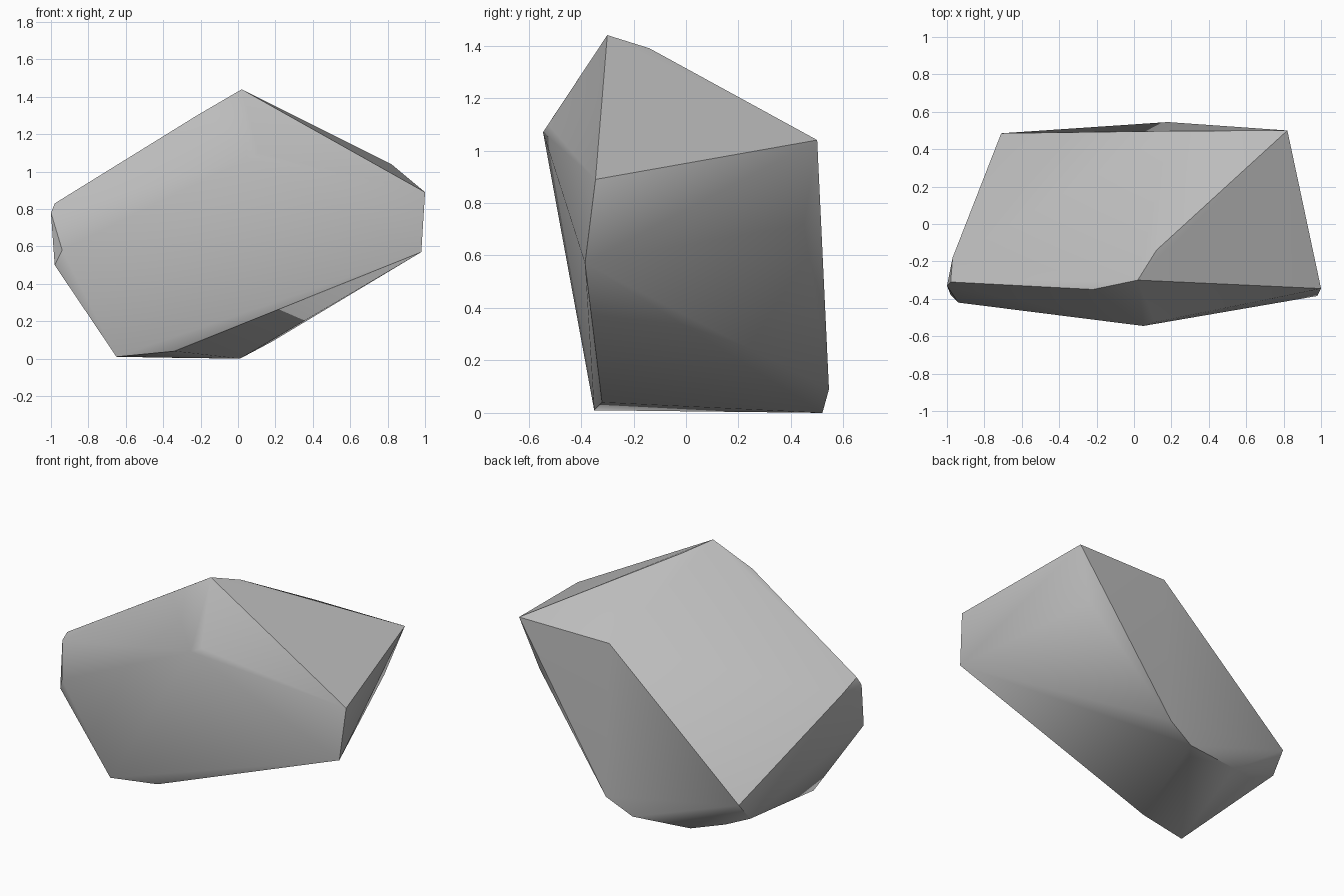
import bpy
import bmesh
import math
from mathutils import Vector

default_cube = bpy.data.objects.get("Cube")
if default_cube:
    bpy.data.objects.remove(default_cube, do_unlink=True)


def make_material(name, colour):
    material = bpy.data.materials.new(name)
    material.use_nodes = True
    material.diffuse_color = colour
    material.node_tree.nodes["Principled BSDF"].inputs["Base Color"].default_value = colour
    return material


def hull_object(name, corner_groups, material, crease_angle):
    """Wrap a faceted skin around groups of chipped corners."""
    bm = bmesh.new()
    for corners in corner_groups.values():
        for corner in corners:
            bm.verts.new(Vector(corner))
    hull = bmesh.ops.convex_hull(bm, input=bm.verts[:])
    loose = {item for item in hull["geom_interior"] + hull["geom_unused"]
             if isinstance(item, bmesh.types.BMVert)}
    bmesh.ops.delete(bm, geom=list(loose), context="VERTS")
    bmesh.ops.recalc_face_normals(bm, faces=bm.faces[:])

    mesh = bpy.data.meshes.new(name)
    bm.to_mesh(mesh)
    bm.free()
    mesh.materials.append(material)
    rock = bpy.data.objects.new(name, mesh)
    bpy.context.collection.objects.link(rock)

    # Soft shading over shallow facets, crisp lines on steep ones
    bpy.ops.object.select_all(action="DESELECT")
    rock.select_set(True)
    bpy.context.view_layer.objects.active = rock
    bpy.ops.object.shade_smooth_by_angle(angle=crease_angle)
    return rock


# Chipped corners of the boulder, grouped by where they sit
boulder_corners = {
    "summit": [(.02, -.3, 1.44), (.12, -.14, 1.39), (-.22, -.35, 1.3)],
    "back_ridge": [(.82, .5, 1.04), (.19, .497, 1.04), (-.71, .485, .25)],
    "front_peak": [(.05, -.545, 1.07), (.11, -.525, 1.1)],
    "left_nose": [(1, -.345, .89), (.98, -.385, .57), (.71, .45, .72)],
    "right_nose": [(-.97, -.18, .77), (-.98, -.31, .83), (-1, -.33, .78),
                   (-.98, -.38, .5), (-.94, -.42, .58)],
    "front_foot": [(-.65, -.35, .01), (-.34, -.32, .04)],
    "back_foot": [(.18, .545, .09), (.01, .52, 0), (-.36, .47, .005),
                  (-.72, .385, .13), (-.55, .39, .05)],
}

stone_grey = make_material("stone_grey", (.5, .5, .5, 1))
hull_object("boulder", boulder_corners, stone_grey, math.radians(35))
